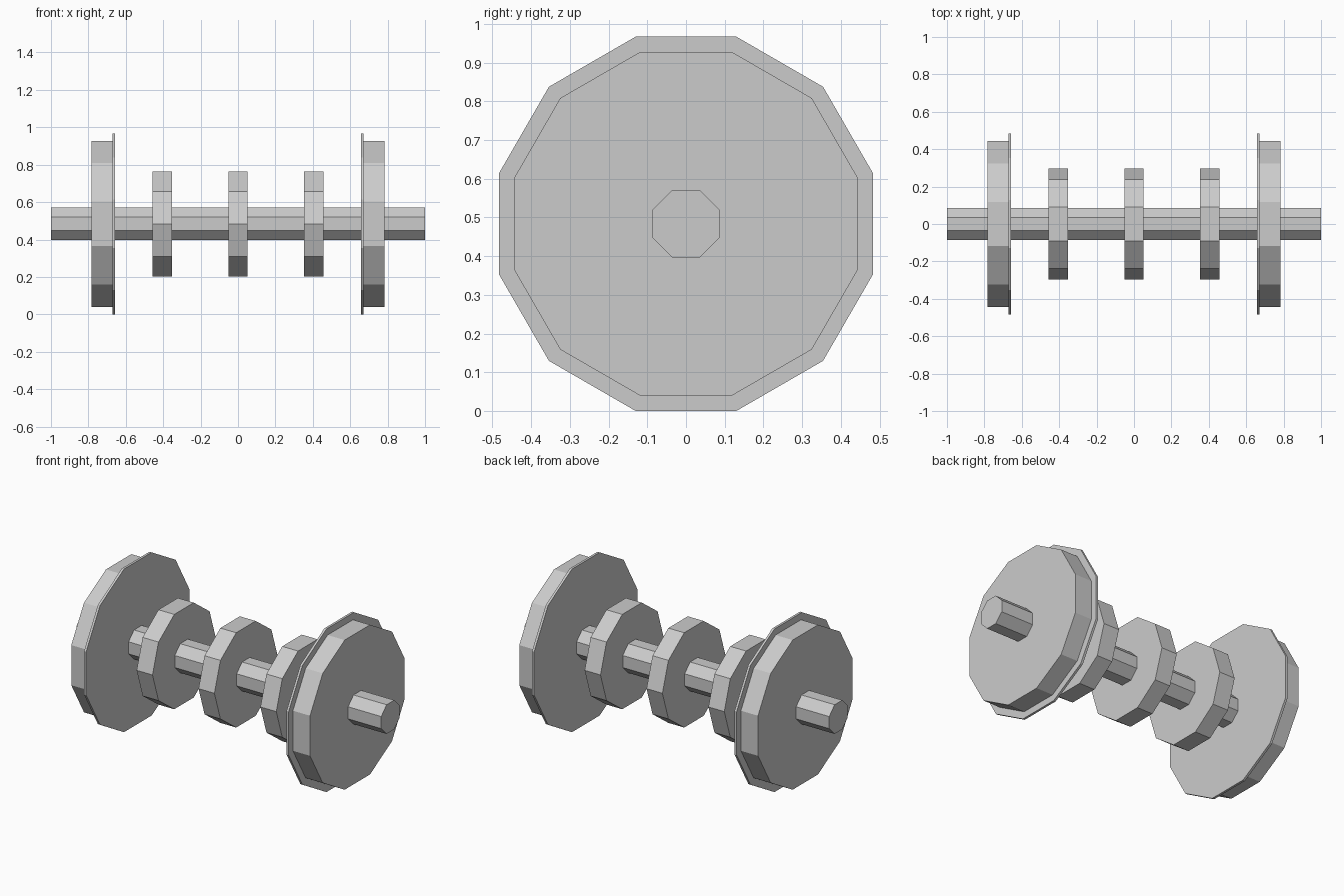
import bpy
import bmesh
import math

if "Cube" in bpy.data.objects:
    bpy.data.objects.remove(bpy.data.objects["Cube"])

CENTRE_Z = 0.4835

steel = bpy.data.materials.new("plain grey steel")
steel.diffuse_color = (0.6, 0.6, 0.6, 1.0)
steel.use_nodes = True
steel.node_tree.nodes["Principled BSDF"].inputs["Base Color"].default_value = steel.diffuse_color


def disc(name, sides, apothem_z, x0, x1):
    """Flat-topped prism along x; apothem_z is the half height."""
    step = 2 * math.pi / sides
    radius = apothem_z / math.cos(step / 2)
    bm = bmesh.new()
    ring = []
    for i in range(sides):
        a = math.pi / 2 + step * (i + 0.5)
        ring.append(bm.verts.new((x0, radius * math.cos(a), CENTRE_Z + radius * math.sin(a))))
    face = bm.faces.new(ring)
    ext = bmesh.ops.extrude_face_region(bm, geom=[face], use_keep_orig=True)
    moved = [v for v in ext["geom"] if isinstance(v, bmesh.types.BMVert)]
    bmesh.ops.translate(bm, verts=moved, vec=(x1 - x0, 0, 0))
    bmesh.ops.recalc_face_normals(bm, faces=bm.faces[:])
    mesh = bpy.data.meshes.new(name)
    bm.to_mesh(mesh)
    bm.free()
    mesh.materials.append(steel)
    obj = bpy.data.objects.new(name, mesh)
    bpy.context.collection.objects.link(obj)
    return obj


# Octagonal axle
disc("axle", 8, 0.0865, -1.0, 1.0)

# Wheels with thin flanges on the inner side
for side, s in (("left", -1), ("right", 1)):
    disc(side + "_wheel_tread", 12, 0.4435, *sorted((s * 0.671, s * 0.783)))
    disc(side + "_wheel_flange", 12, 0.4835, *sorted((s * 0.657, s * 0.671)))

# Three ten-sided brake discs
for side, x in (("left", -0.406), ("middle", 0.0), ("right", 0.406)):
    disc(side + "_brake_disc", 10, 0.281, x - 0.052, x + 0.052)
